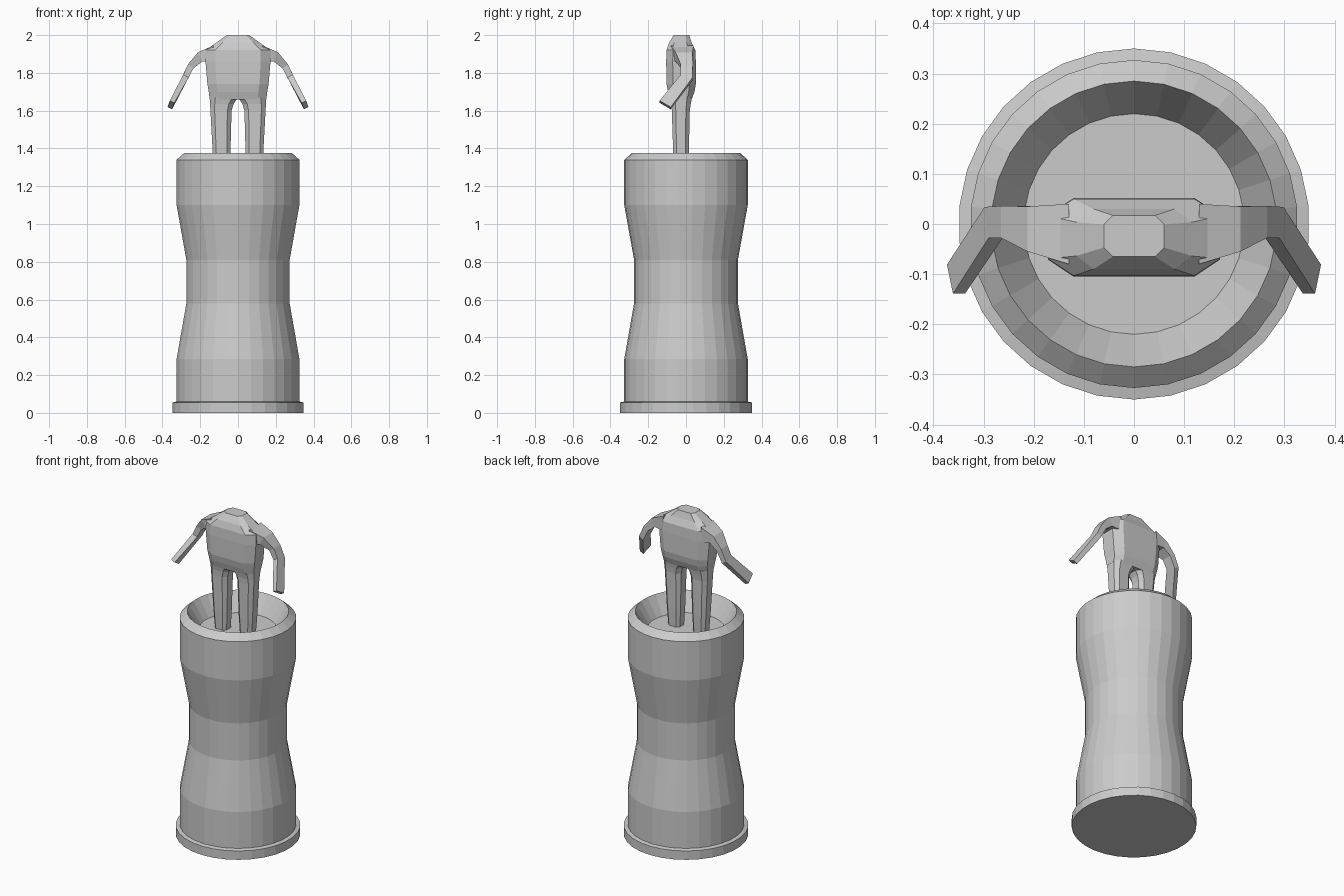
import bpy, bmesh
from math import cos, sin, pi
from mathutils import Vector

if "Cube" in bpy.data.objects:
    bpy.data.objects.remove(bpy.data.objects["Cube"])


def loft(name, rings, mirror=False):
    """Skin a list of equal-sized point rings and cap both ends."""
    bm = bmesh.new()
    loops = [[bm.verts.new(p) for p in ring] for ring in rings]
    n = len(loops[0])
    for a, b in zip(loops, loops[1:]):
        for i in range(n):
            j = (i + 1) % n
            bm.faces.new((a[i], a[j], b[j], b[i]))
    bm.faces.new(loops[0][::-1])
    bm.faces.new(loops[-1])
    bmesh.ops.recalc_face_normals(bm, faces=bm.faces)
    me = bpy.data.meshes.new(name)
    bm.to_mesh(me)
    bm.free()
    ob = bpy.data.objects.new(name, me)
    bpy.context.collection.objects.link(ob)
    if mirror:
        ob.modifiers.new("mirror", 'MIRROR')
    return ob


def circle(r, z, n=30):
    return [(r * cos(pi / 2 + 2 * pi * i / n), r * sin(pi / 2 + 2 * pi * i / n), z)
            for i in range(n)]


def rounded_box(z, x0, x1, yf, yb, cx=0.15, cy=0.22):
    """Eight-sided section: a rectangle with cut corners."""
    dx, dy = (x1 - x0) * cx, (yb - yf) * cy
    return [(x0 + dx, yf, z), (x1 - dx, yf, z), (x1, yf + dy, z), (x1, yb - dy, z),
            (x1 - dx, yb, z), (x0 + dx, yb, z), (x0, yb - dy, z), (x0, yf + dy, z)]


# Pedestal: foot ring, waisted body, bevelled rim and sunken dish
profile = [(0.35, 0), (0.35, 0.055), (0.327, 0.06), (0.327, 0.285), (0.275, 0.58),
           (0.275, 0.81), (0.327, 1.10), (0.327, 1.34), (0.285, 1.377), (0.22, 1.265)]
loft("pedestal", [circle(r, z) for r, z in profile])

# Torso: neck down to hips
torso = [(2.0, 0.06, -0.065, 0.017), (1.96, 0.115, -0.09, 0.03),
         (1.92, 0.172, -0.103, 0.05), (1.86, 0.172, -0.105, 0.052),
         (1.74, 0.162, -0.103, 0.052), (1.70, 0.155, -0.095, 0.045),
         (1.66, 0.15, -0.083, 0.03)]
loft("torso", [rounded_box(z, -hx, hx, yf, yb) for z, hx, yf, yb in torso])

# Legs: inner edge flares up into the crotch arch
leg = [(1.67, 0.0, 0.15, -0.085, 0.032), (1.635, 0.024, 0.148, -0.078, 0.025),
       (1.60, 0.034, 0.146, -0.075, 0.02), (1.38, 0.04, 0.134, -0.068, 0.015),
       (1.26, 0.046, 0.125, -0.062, 0.01)]
loft("leg", [rounded_box(*s, cx=0.2) for s in leg], mirror=True)

# Arms: centre, half-width vector and half-thickness vector per station
arm = [((0.13, -0.02, 1.90), (0, 0.06, 0), (0.0, 0, 0.045)),
       ((0.2, -0.01, 1.885), (0, 0.045, 0), (0.012, 0, 0.024)),
       ((0.25, 0.004, 1.835), (0, 0.032, 0), (0.015, 0, 0.01)),
       ((0.28, 0.003, 1.775), (0.004, 0.031, -0.008), (0.014, 0, 0.008)),
       ((0.355, -0.11, 1.63), (0.006, 0.029, -0.017), (0.012, 0, 0.006))]
rings = []
for c, w, t in arm:
    c, w, t = Vector(c), Vector(w), Vector(t)
    rings.append([c - w - t, c + w - t, c + w + t, c - w + t])
loft("arm", rings, mirror=True)
